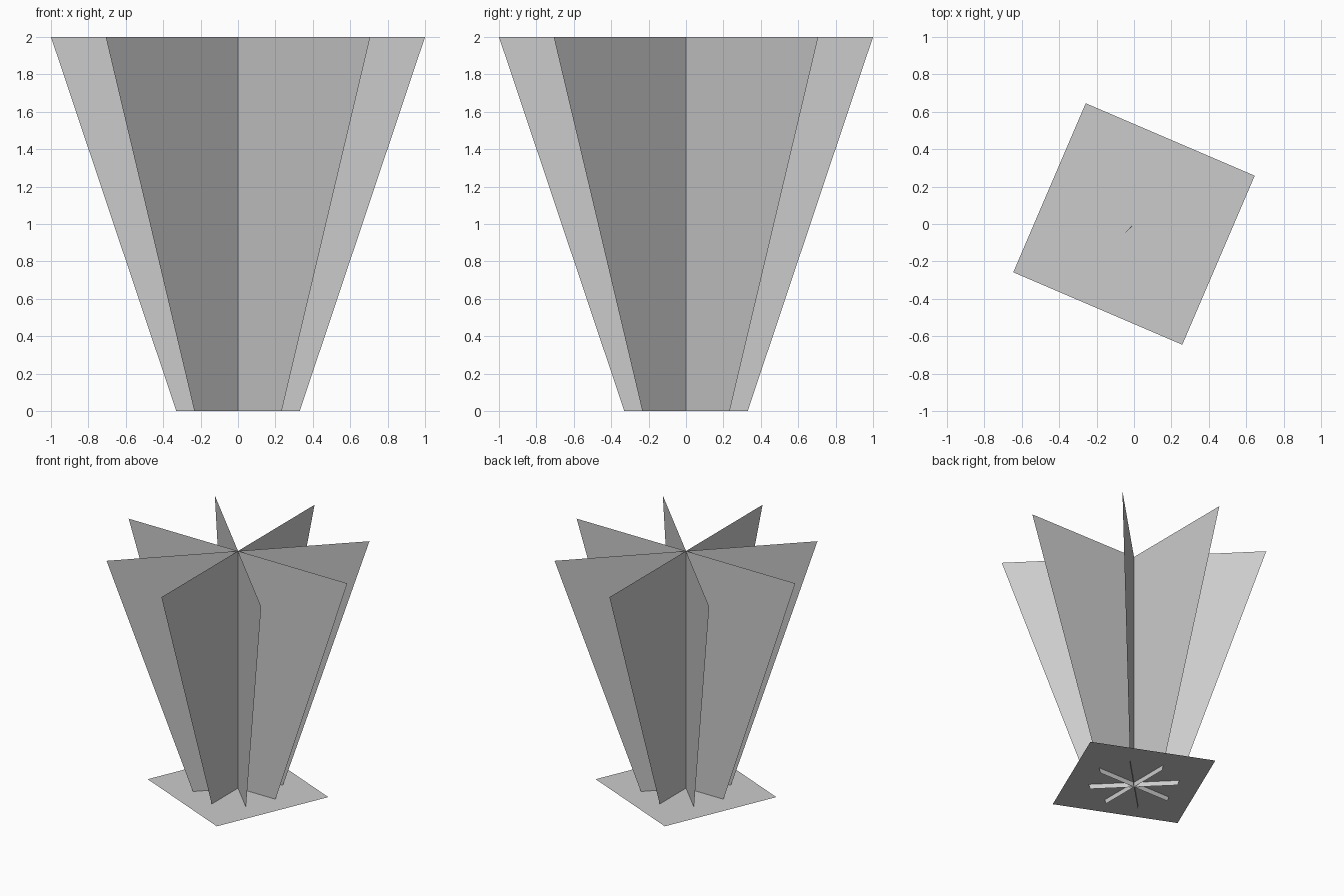
import bpy
from math import cos, sin, radians

if "Cube" in bpy.data.objects:
    bpy.data.objects.remove(bpy.data.objects["Cube"])


def flat_object(name, verts, rotation):
    mesh = bpy.data.meshes.new(name)
    mesh.from_pydata(verts, [], [range(len(verts))])
    mesh.update()
    obj = bpy.data.objects.new(name, mesh)
    obj.rotation_euler.z = radians(rotation)
    bpy.context.collection.objects.link(obj)
    return obj


# Eight flared half-leaves radiating from the central axis
leaf = [(0, 0, 0), (0.33, 0, 0), (1, 0, 2), (0, 0, 2)]
for i in range(8):
    flat_object(f"leaf_{i + 1}", leaf, i * 45)

# Square ground patch, turned and set slightly above the leaf bottoms
radius, height = 0.695, 0.04
corners = [(radius * cos(radians(a)), radius * sin(radians(a)), height)
           for a in range(0, 360, 90)]
flat_object("ground_patch", corners, 21.8)
